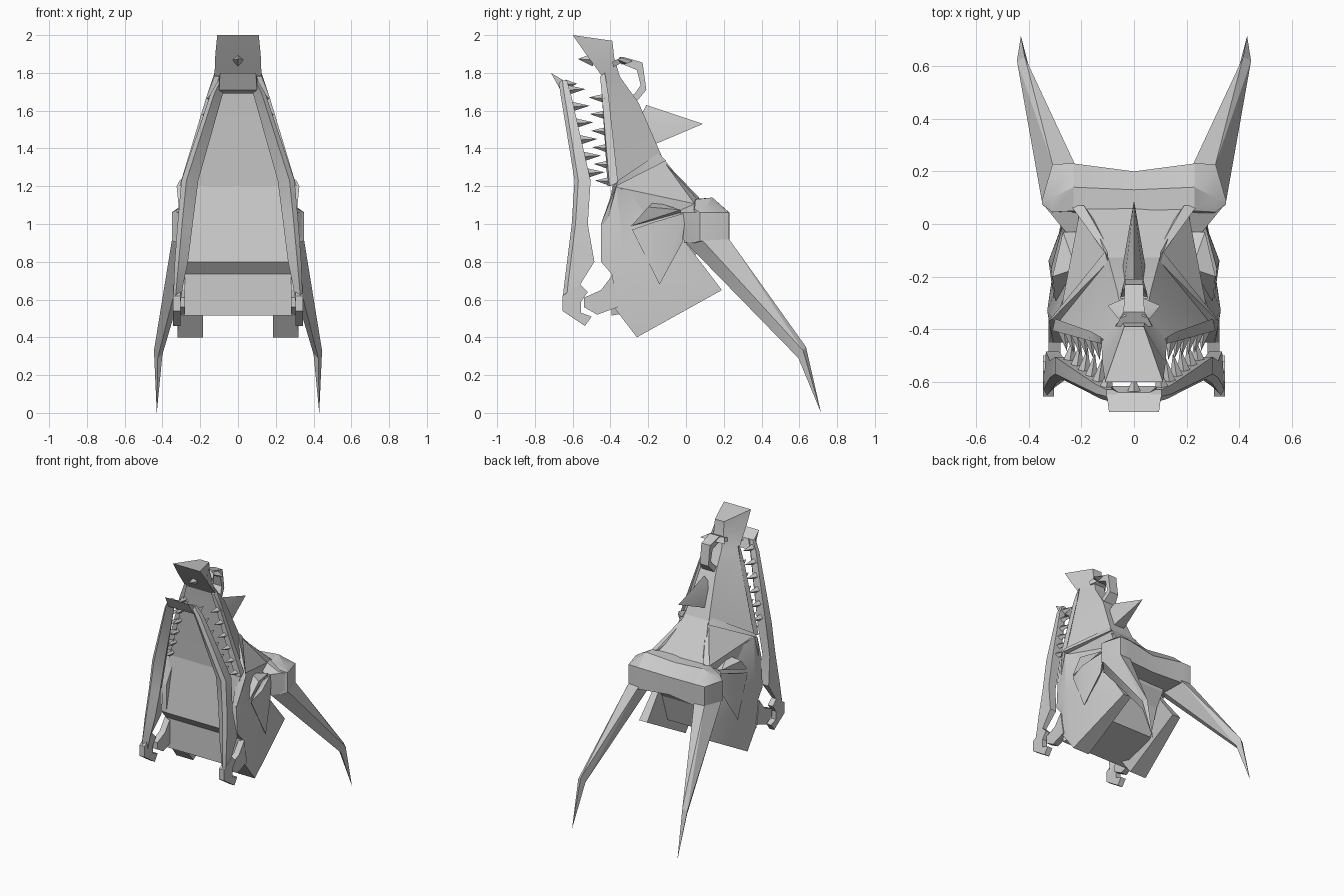
import bpy, bmesh, math
from mathutils import Vector, Matrix

cube = bpy.data.objects.get("Cube")
if cube:
    bpy.data.objects.remove(cube, do_unlink=True)

bone = bpy.data.materials.new("bone_grey")
bone.use_nodes = True
bone.diffuse_color = (0.6, 0.6, 0.6, 1)
bone.node_tree.nodes["Principled BSDF"].inputs["Base Color"].default_value = (0.6, 0.6, 0.6, 1)


def finish(name, bm, mirror=False):
    bmesh.ops.recalc_face_normals(bm, faces=bm.faces)
    # Soft shading across shallow creases, sharp elsewhere
    for f in bm.faces:
        f.smooth = True
    for e in bm.edges:
        e.smooth = e.calc_face_angle(math.pi) < math.radians(25)
    me = bpy.data.meshes.new(name)
    bm.to_mesh(me)
    bm.free()
    me.materials.append(bone)
    ob = bpy.data.objects.new(name, me)
    bpy.context.collection.objects.link(ob)
    if mirror:
        m = ob.modifiers.new("Mirror", 'MIRROR')
        m.use_mirror_merge = False
    return ob


def both(pts):
    return [(s * x, y, z) for x, y, z in pts for s in (1, -1)]


def add_hull(bm, pts):
    vs = [bm.verts.new(p) for p in pts]
    r = bmesh.ops.convex_hull(bm, input=vs)
    junk = {g for g in r["geom_interior"] + r["geom_unused"] if isinstance(g, bmesh.types.BMVert)}
    bmesh.ops.delete(bm, geom=list(junk), context='VERTS')


def hull(name, *groups, mirror=False):
    """One object from one or more convex groups of points."""
    bm = bmesh.new()
    for g in groups:
        add_hull(bm, g)
    return finish(name, bm, mirror)


def loft(name, rings, mirror=False):
    """Skin a list of equal-length rings, with end caps."""
    bm = bmesh.new()
    loops = [[bm.verts.new(p) for p in r] for r in rings]
    n = len(loops[0])
    for a, b in zip(loops, loops[1:]):
        for i in range(n):
            j = (i + 1) % n
            bm.faces.new((a[i], a[j], b[j], b[i]))
    bm.faces.new(loops[0])
    bm.faces.new(loops[-1])
    return finish(name, bm, mirror)


def plate(name, profile, x0, x1):
    """Side profile (y, z) given thickness in x, on both sides."""
    return loft(name, [[(x, y, z) for y, z in profile] for x in (x0, x1)], mirror=True)


def lerp(table, z):
    for (z0, *a), (z1, *b) in zip(table, table[1:]):
        if z1 <= z <= z0:
            t = (z0 - z) / (z0 - z1)
            return [p + (q - p) * t for p, q in zip(a, b)]


# Braincase: upper block with an undercut ledge, and a lower block
hull("braincase",
     both([(.1, -.11, 1.335), (.29, -.39, 1.2), (.285, -.45, .8), (.285, -.39, .73),
           (.2, .08, 1.1), (.19, .08, .88), (.19, -.02, .73)]),
     both([(.3, -.395, .735), (.3, -.395, .515), (.19, .02, .8), (.19, -.05, .58)]))

# Cheek slabs (inner x, outer x, y, z): outer surface fans around a raised centre
outline = [(.27, .30, -.45, 1.0), (.27, .31, -.45, .8), (.27, .315, -.39, .73), (.185, .315, -.39, .57),
           (.185, .32, -.26, .4), (.185, .25, .19, .65), (.185, .225, 0, .9), (.185, .215, -.03, 1.06),
           (.185, .22, -.15, 1.1), (.25, .30, -.37, 1.2)]
bm = bmesh.new()
outer = [bm.verts.new((xo, y, z)) for xi, xo, y, z in outline]
inner = [bm.verts.new((xi, y, z)) for xi, xo, y, z in outline]
mid = bm.verts.new((.33, -.33, .86))
for i in range(len(outer)):
    j = (i + 1) % len(outer)
    bm.faces.new((outer[i], outer[j], mid))
    bm.faces.new((outer[j], outer[i], inner[i], inner[j]))
bm.faces.new(inner)
finish("cheek_slab", bm, True)

# Hinge lug and jaw hook
plate("hinge_lug", [(-.39, .73), (-.45, .65), (-.54, .61), (-.54, .56), (-.47, .52), (-.36, .56)], .28, .325)
plate("jaw_hook", [(-.655, .62), (-.655, .54), (-.535, .46), (-.5, .51), (-.555, .53), (-.555, .59),
                   (-.52, .64), (-.56, .68)], .305, .345)

# Pointed cheekbone and the brow above the eye socket
hull("cheekbone", [(.305, -.285, .97), (.325, -.14, .68), (.28, -.02, .9), (.27, 0, 1.06),
                   (.315, -.17, 1.01), (.22, -.15, .85), (.22, -.04, 1.0)], mirror=True)
hull("eye_brow", [(.22, -.29, .98), (.3, -.29, .99), (.22, -.03, 1.06), (.31, -.2, 1.09),
                  (.27, -.03, 1.075), (.22, -.17, 1.12)], mirror=True)

# Rear crest across the head
crest = [(.35, [(.075, 1.06), (.08, 1.062), (.09, 1.06), (.09, .91), (.075, .91)]),
         (.31, [(.045, 1.08), (.1, 1.09), (.228, 1.06), (.228, .9), (.04, .9)]),
         (.23, [(.05, 1.13), (.14, 1.14), (.23, 1.06), (.23, .9), (.0, .9)]),
         (.0, [(.02, 1.13), (.13, 1.12), (.2, 1.04), (.2, .91), (.0, .9)])]
sections = [(-x, s) for x, s in crest] + crest[-2::-1]
loft("rear_crest", [[(x, y, z) for y, z in s] for x, s in sections])
hull("crest_arm", [(.35, .08, 1.06), (.35, .08, .91), (.26, -.03, 1.06), (.26, -.01, .9),
                   (.2, -.03, 1.08), (.2, .1, 1.13), (.2, .1, .9)], mirror=True)

# Roof struts from the brow band back to the crest
hull("temple_strut", [(.08, -.12, 1.335), (.11, -.11, 1.32), (.07, -.1, 1.26),
                      (.19, .07, 1.14), (.24, .07, 1.12), (.2, .06, 1.04)], mirror=True)

# Horns: long base and bent tip
knee = [(.445, .62, .33), (.415, .635, .35), (.4, .6, .31), (.425, .595, .29)]
hull("horn", [(.35, .085, .915), (.31, .228, .92), (.225, .228, .92), (.27, .0, .9), (.225, .05, .9)] + knee,
     knee + [(.43, .715, .0)], mirror=True)

# Snout: each ring is a wide palate edge and a narrow top ridge
snout = [(.3, -.39, 1.2, .1, -.12, 1.34), (.16, -.425, 1.68, .065, -.25, 1.64),
         (.125, -.435, 1.77, .045, -.35, 1.78), (.12, -.53, 1.9, .04, -.38, 1.88),
         (.11, -.6, 2.0, .037, -.39, 1.97)]
loft("snout", [[(a, b, c), (d, e, f), (-d, e, f), (-a, b, c)] for a, b, c, d, e, f in snout])
low, high = [[(.31, -.405, 1.2), (.265, -.415, 1.2), (.3, -.36, 1.22)],
             [(.165, -.445, 1.68), (.13, -.445, 1.68), (.16, -.41, 1.68)]]
hull("gum_ridge", low + high, high + [(.125, -.455, 1.78), (.1, -.455, 1.78), (.125, -.43, 1.8)], mirror=True)

# Raised band where the snout meets the head
hull("brow_band", both([(.1, -.155, 1.39), (.1, -.11, 1.335), (.08, -.16, 1.33)]))
brow_end = [(.31, -.36, 1.23), (.325, -.37, 1.2), (.28, -.38, 1.2)]
hull("brow_side", [(.1, -.145, 1.375), (.11, -.105, 1.335), (.08, -.16, 1.33)] + brow_end,
     brow_end + [(.305, -.45, 1.0), (.275, -.45, 1.0), (.3, -.42, 1.0)], mirror=True)

# Spike on the snout, with one flat face per side
hull("snout_spike", [(0, .09, 1.53), (0, -.21, 1.63), (.045, -.17, 1.42), (-.045, -.17, 1.42),
                     (.04, -.25, 1.55), (-.04, -.25, 1.55)])

# Arched ring over the nose
arch = [(-.385, 1.83, -.39, 1.86), (-.345, 1.85, -.335, 1.885), (-.26, 1.815, -.23, 1.855),
        (-.24, 1.735, -.21, 1.71), (-.275, 1.685, -.265, 1.645), (-.33, 1.69, -.32, 1.65)]
widths = [.07, .04, .035, .035, .05, .06]
loft("nose_ring", [[(w, a, b), (w, c, d), (-w, c, d), (-w, a, b)]
                   for (a, b, c, d), w in zip(arch, widths)])
hull("nose_ring_flare", [(.03, -.34, 1.845), (.1, -.31, 1.85), (.06, -.36, 1.87), (.03, -.28, 1.865),
                         (.03, -.35, 1.885)], mirror=True)

# Lower jaw: two rails (z, outer x, inner x, front y, back y) joined at the chin
rail = [(1.76, .105, .06, -.675, -.63), (1.69, .145, .08, -.665, -.61), (1.23, .3, .21, -.59, -.505),
        (1.0, .32, .24, -.605, -.52), (.8, .335, .265, -.63, -.485), (.68, .34, .29, -.645, -.56),
        (.58, .345, .305, -.655, -.56)]
loft("jaw_rail", [[(xo, yf + .02, z), (xo - .3 * (xo - xi), yf, z), (xi, yf + .035, z), (xi + .02, yb, z),
                   (xo, yb, z)] for z, xo, xi, yf, yb in rail], mirror=True)
hull("chin", both([(.095, -.715, 1.8), (.105, -.64, 1.755), (.085, -.615, 1.69), (.1, -.665, 1.71)]))


# Teeth: four-sided spikes along both jaws
def add_tooth(bm, x, y, z, side, length, r=.026):
    aim = Vector((-.15 if x else 0, side, .05)).normalized()
    rot = aim.to_track_quat('Z', 'Y').to_matrix().to_4x4()
    bmesh.ops.create_cone(bm, cap_ends=True, segments=4, radius1=r, radius2=0, depth=length,
                          matrix=Matrix.Translation(Vector((x, y, z)) + aim * length * .4) @ rot)


lower, upper = bmesh.new(), bmesh.new()
for i in range(6):
    z = 1.71 - i * .088
    xo, xi, yf, yb = lerp(rail, z)
    add_tooth(lower, (xo + xi) / 2, yb, z, 1, .095)
    z -= .044
    t = (1.78 - z) / .58
    add_tooth(upper, .11 + .165 * t, -.445 + .045 * t, z, -1, .09)
finish("lower_teeth", lower, True)
finish("upper_teeth", upper, True)
front = bmesh.new()
add_tooth(front, 0, -.5, 1.87, -1, .08, .035)
add_tooth(front, 0, -.63, 1.74, 1, .06, .025)
finish("front_teeth", front)
